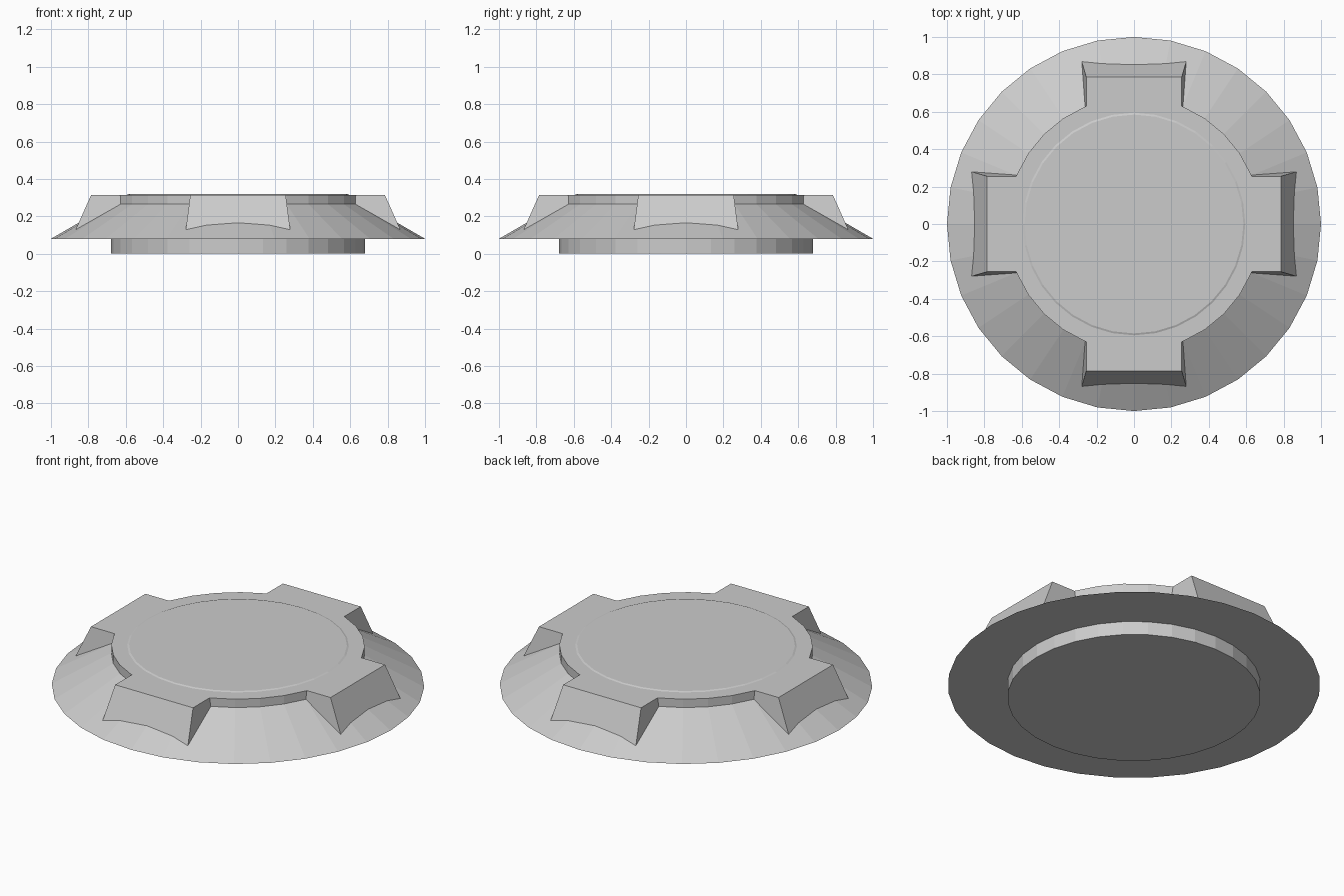
import bpy, bmesh, math
from mathutils import Matrix

cube = bpy.data.objects.get("Cube")
if cube:
    bpy.data.objects.remove(cube, do_unlink=True)

SIDES = 32

grey = bpy.data.materials.new("plain grey")
grey.use_nodes = True
grey.diffuse_color = (0.6, 0.6, 0.6, 1)
grey.node_tree.nodes["Principled BSDF"].inputs["Base Color"].default_value = (0.6, 0.6, 0.6, 1)


def make_object(name, bm):
    bmesh.ops.recalc_face_normals(bm, faces=bm.faces)
    mesh = bpy.data.meshes.new(name)
    bm.to_mesh(mesh)
    bm.free()
    mesh.materials.append(grey)
    obj = bpy.data.objects.new(name, mesh)
    bpy.context.collection.objects.link(obj)
    return obj


def lathe(name, profile):
    """Stack rings of (radius, height) and cap both ends."""
    bm = bmesh.new()
    rings = []
    for r, z in profile:
        angles = [2 * math.pi * i / SIDES for i in range(SIDES)]
        rings.append([bm.verts.new((r * math.cos(a), r * math.sin(a), z)) for a in angles])
    for low, high in zip(rings, rings[1:]):
        for i in range(SIDES):
            j = (i + 1) % SIDES
            bm.faces.new((low[i], low[j], high[j], high[i]))
    bm.faces.new(rings[0])
    bm.faces.new(rings[-1])
    return make_object(name, bm)


def lug(name, angle):
    """Block whose outer end and sides flare towards the bottom."""
    bm = bmesh.new()
    bmesh.ops.create_cube(bm, size=2)
    for v in bm.verts:
        top = v.co.z > 0
        half_width, end, height = (0.255, 0.785, 0.315) if top else (0.283, 0.881, 0.1)
        v.co = (math.copysign(half_width, v.co.x), end if v.co.y > 0 else 0.6, height)
    bm.transform(Matrix.Rotation(angle, 4, "Z"))
    return make_object(name, bm)


# Foot, flared skirt, hub wall and slightly raised top disc
body = lathe("dial_body", [(0.68, 0), (0.68, 0.08), (1, 0.08), (0.68, 0.265),
                           (0.68, 0.315), (0.595, 0.315), (0.585, 0.319)])

# Four lugs fused into the hub
for k in range(4):
    part = lug("lug", k * math.pi / 2)
    union = body.modifiers.new("fuse_lug", "BOOLEAN")
    union.operation = "UNION"
    union.solver = "EXACT"
    union.object = part
    bpy.context.view_layer.objects.active = body
    bpy.ops.object.modifier_apply(modifier=union.name)
    bpy.data.objects.remove(part, do_unlink=True)
